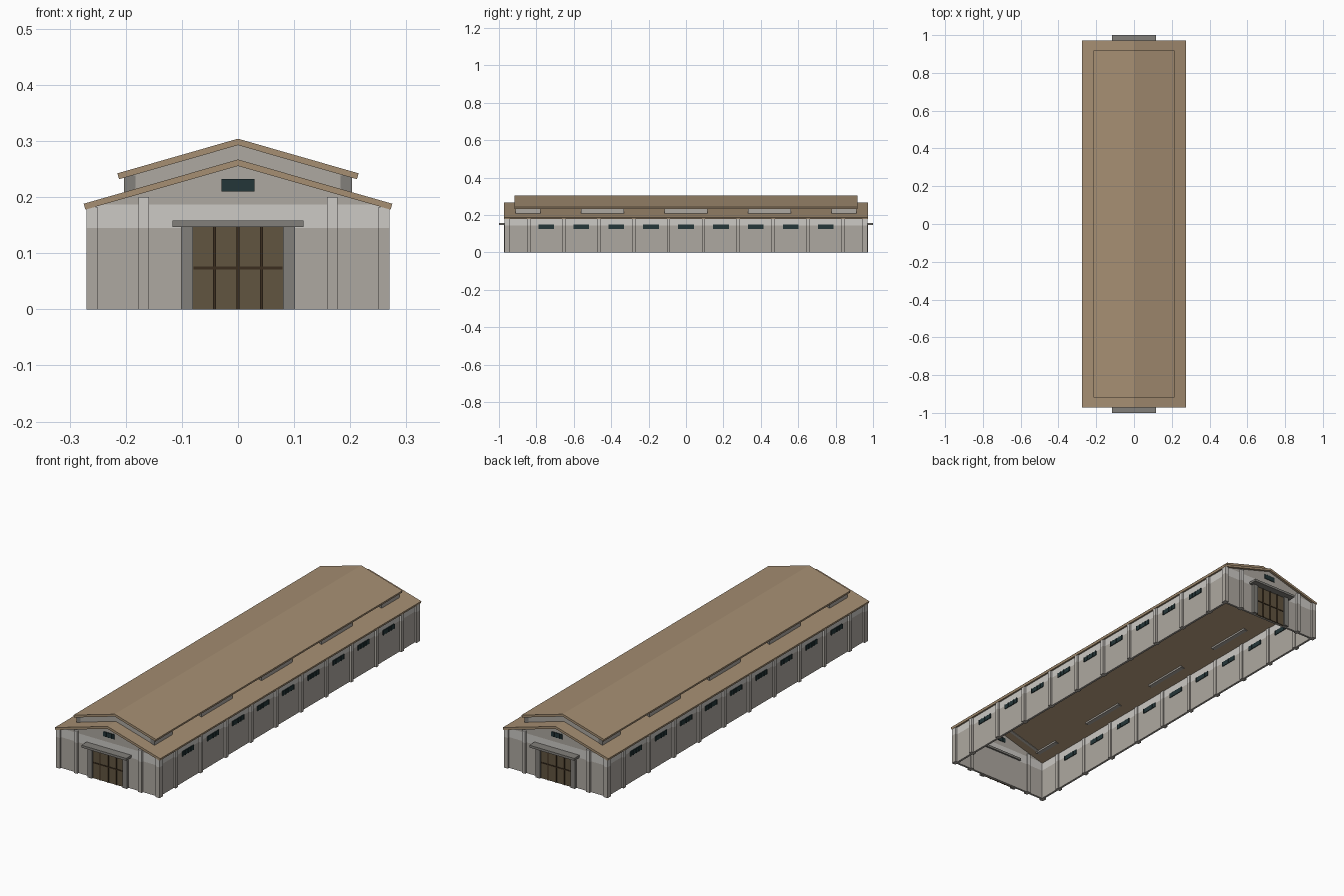
import bpy
import bmesh
from mathutils import Matrix, Vector

cube = bpy.data.objects.get("Cube")
if cube:
    bpy.data.objects.remove(cube)


def material(name, srgb):
    col = [c / 12.92 if c <= 0.04 else ((c + 0.055) / 1.055) ** 2.4 for c in srgb] + [1]
    m = bpy.data.materials.new(name)
    m.use_nodes = True
    m.diffuse_color = col
    bsdf = m.node_tree.nodes["Principled BSDF"]
    bsdf.inputs["Base Color"].default_value = col
    bsdf.inputs["Roughness"].default_value = 0.9
    return m


WALL = material("warm grey wall", (0.68, 0.66, 0.63))
BAND = material("pale grey band", (0.80, 0.79, 0.77))
ROOF = material("tan roof", (0.65, 0.56, 0.45))
TRIM = material("dark grey trim", (0.51, 0.50, 0.48))
GLASS = material("dark teal glass", (0.14, 0.21, 0.22))
DOOR = material("brown door", (0.38, 0.33, 0.25))
BARS = material("dark brown bars", (0.23, 0.18, 0.12))


def box(bm, x0, x1, y0, y1, z0, z1):
    size = Vector((abs(x1 - x0), abs(y1 - y0), z1 - z0))
    mid = Vector((x0 + x1, y0 + y1, z0 + z1)) / 2
    bmesh.ops.create_cube(bm, size=1, matrix=Matrix.Translation(mid) @ Matrix.Diagonal((*size, 1)))


def prism(bm, half_profile, y0, y1):
    """Extrude a left-right symmetric profile along y."""
    mirrored = [(-x, z) for x, z in reversed(half_profile) if x > 0]
    face = bm.faces.new([bm.verts.new((x, y0, z)) for x, z in half_profile + mirrored])
    new = bmesh.ops.extrude_face_region(bm, geom=[face])["geom"]
    bmesh.ops.translate(bm, vec=(0, y1 - y0, 0),
                        verts=[v for v in new if isinstance(v, bmesh.types.BMVert)])


def finish(bm, name, *mats, rule=None):
    bmesh.ops.recalc_face_normals(bm, faces=bm.faces)
    if rule:
        for f in bm.faces:
            f.material_index = rule(f)
    mesh = bpy.data.meshes.new(name)
    bm.to_mesh(mesh)
    bm.free()
    for m in mats:
        mesh.materials.append(m)
    obj = bpy.data.objects.new(name, mesh)
    bpy.context.collection.objects.link(obj)


WX, WY, T = 0.26, 0.96, 0.01      # outer wall planes and thickness
SPLIT, EAVE = 0.145, 0.187        # colour change and eave heights
SLOPE = 0.287
ENDS = (-1, 1)

# Wall rings: main colour below, pale band above
for name, mat, z0, z1 in (("lower_walls", WALL, 0, SPLIT), ("upper_wall_band", BAND, SPLIT, EAVE)):
    bm = bmesh.new()
    for s in ENDS:
        box(bm, s * WX, s * (WX - T), -WY + T, WY - T, z0, min(z1, 0.183))
        box(bm, -WX, WX, s * WY, s * (WY - T), z0, z1)
    finish(bm, name, mat)

# Gable triangles above the band
bm = bmesh.new()
for s in ENDS:
    prism(bm, [(0, 0.26), (0.255, EAVE), (0, EAVE)], s * WY, s * (WY - T))
finish(bm, "gables", WALL)

# Posts, split at the same height as the walls
for name, mat, upper in (("lower_posts", WALL, False), ("upper_posts", BAND, True)):
    bm = bmesh.new()

    def post(x0, x1, y0, y1, top):
        box(bm, x0, x1, y0, y1, SPLIT if upper else 0, top if upper else SPLIT)

    for s in ENDS:
        for i in range(10):
            y = (i - 4.5) * 0.1867
            post(s * 0.245, s * 0.27, y - 0.009, y + 0.009, 0.182)
        for e in ENDS:
            post(s * 0.25, s * 0.27, e * 0.945, e * 0.97, 0.182)
            post(s * 0.159, s * 0.177, e * 0.945, e * 0.97, 0.2)
    finish(bm, name, mat)

# Two stacked pitched roofs
for name, ridge, half, length in (("main_roof", 0.267, 0.275, 0.972), ("raised_roof", 0.304, 0.215, 0.918)):
    bm = bmesh.new()
    edge = ridge - SLOPE * half
    prism(bm, [(0, ridge), (half, edge), (half - 0.003, edge - 0.0105), (0, ridge - 0.0115)],
          -length, length)
    finish(bm, name, ROOF)

# End panels between the roofs
bm = bmesh.new()
for s in ENDS:
    prism(bm, [(0, 0.298), (0.186, 0.243), (0.186, 0.2), (0, 0.253)], s * 0.91, s * 0.895)
finish(bm, "raised_roof_end_panels", WALL)

# Vent blocks carrying the raised roof
bm = bmesh.new()
for s in ENDS:
    for i in range(-2, 3):
        y0, y1 = i * 0.447 - 0.115, i * 0.447 + 0.115
        box(bm, s * 0.183, s * 0.203, max(y0, -0.912), min(y1, 0.912), 0.195, 0.238)
finish(bm, "roof_vents", TRIM, WALL, rule=lambda f: 0 if abs(f.normal.y) > 0.5 else 1)

# Side windows and gable windows with slim mullions
bm = bmesh.new()
for s in ENDS:
    for i in range(-4, 5):
        y = i * 0.1867
        box(bm, s * 0.247, s * 0.263, y - 0.042, y + 0.042, 0.126, 0.148)
        for k in range(-2, 3):
            m = y + k * 0.02
            box(bm, s * 0.246, s * 0.265, m - 0.002, m + 0.002, 0.126, 0.148)
    box(bm, -0.029, 0.029, s * 0.947, s * 0.963, 0.21, 0.232)
    for k in range(-1, 2):
        m = k * 0.0145
        box(bm, m - 0.002, m + 0.002, s * 0.946, s * 0.965, 0.21, 0.232)
finish(bm, "windows", GLASS)

# Doors at both ends, with bars, frames and canopies
for s, end in zip(ENDS, ("front", "back")):
    bm = bmesh.new()
    box(bm, -0.08, 0.08, s * 0.958, s * 0.966, 0, 0.148)
    finish(bm, end + "_door", DOOR)

    bm = bmesh.new()
    for x in (-0.042, 0, 0.042):
        box(bm, x - 0.0025, x + 0.0025, s * 0.964, s * 0.969, 0, 0.148)
    box(bm, -0.079, 0.079, s * 0.964, s * 0.9685, 0.071, 0.076)
    finish(bm, end + "_door_bars", BARS)

    bm = bmesh.new()
    for side in ENDS:
        box(bm, side * 0.08, side * 0.102, s * 0.955, s * 0.974, 0, 0.148)
    box(bm, -0.117, 0.117, s * 0.942, s, 0.147, 0.158)
    finish(bm, end + "_door_frame", TRIM)
